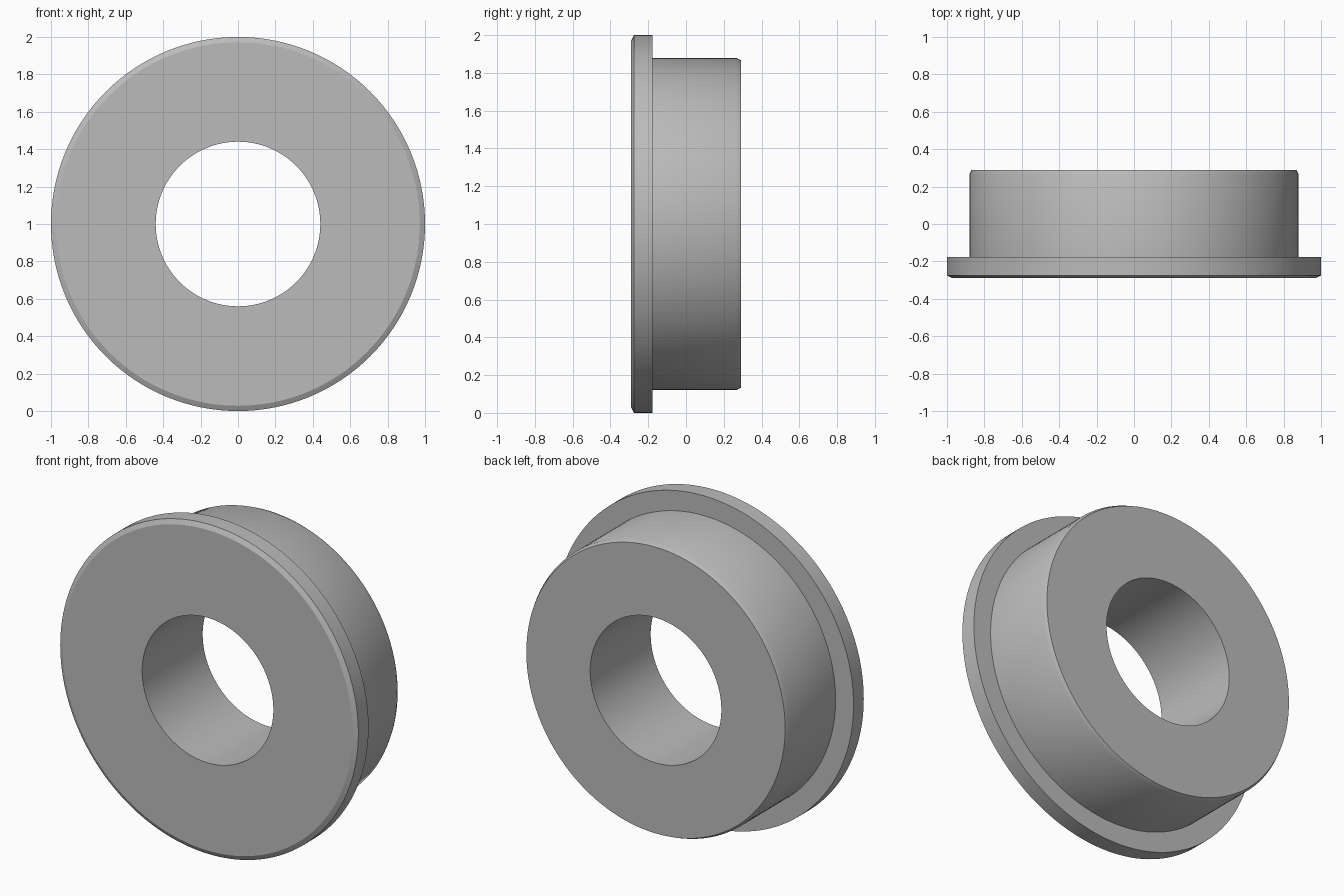
import bpy, bmesh
from math import radians, tau
from mathutils import Matrix, Vector

cube = bpy.data.objects.get("Cube")
if cube:
    bpy.data.objects.remove(cube, do_unlink=True)

# Single plain grey finish
grey = bpy.data.materials.new("plain grey")
grey.use_nodes = True
colour = (0.5, 0.5, 0.5, 1)
grey.diffuse_color = colour
grey.node_tree.nodes["Principled BSDF"].inputs["Base Color"].default_value = colour


def lathe(name, profile, segments):
    """Revolve a closed (radius, y) profile about the y axis, centred at z = 1."""
    bm = bmesh.new()
    verts = [bm.verts.new((r, y, 0)) for r, y in profile]
    edges = [bm.edges.new((verts[i - 1], verts[i])) for i in range(len(verts))]
    bmesh.ops.spin(bm, geom=verts + edges, cent=(0, 0, 0), axis=(0, 1, 0),
                   angle=tau, steps=segments, use_merge=True)
    bmesh.ops.remove_doubles(bm, verts=bm.verts, dist=1e-5)
    bmesh.ops.recalc_face_normals(bm, faces=bm.faces)
    bm.transform(Matrix.Translation(Vector((0, 0, 1))))
    mesh = bpy.data.meshes.new(name)
    bm.to_mesh(mesh)
    bm.free()
    mesh.materials.append(grey)
    obj = bpy.data.objects.new(name, mesh)
    bpy.context.collection.objects.link(obj)
    bpy.ops.object.select_all(action="DESELECT")
    obj.select_set(True)
    bpy.context.view_layer.objects.active = obj
    bpy.ops.object.shade_smooth_by_angle(angle=radians(28))
    return obj


# Bored sleeve with a chamfered front flange and an eased back rim
lathe("flanged_bushing", [
    (0.44, -0.29), (0.972, -0.29), (1.0, -0.275), (1.0, -0.177),
    (0.88, -0.177), (0.88, 0.265), (0.868, 0.29), (0.44, 0.29),
], 128)
